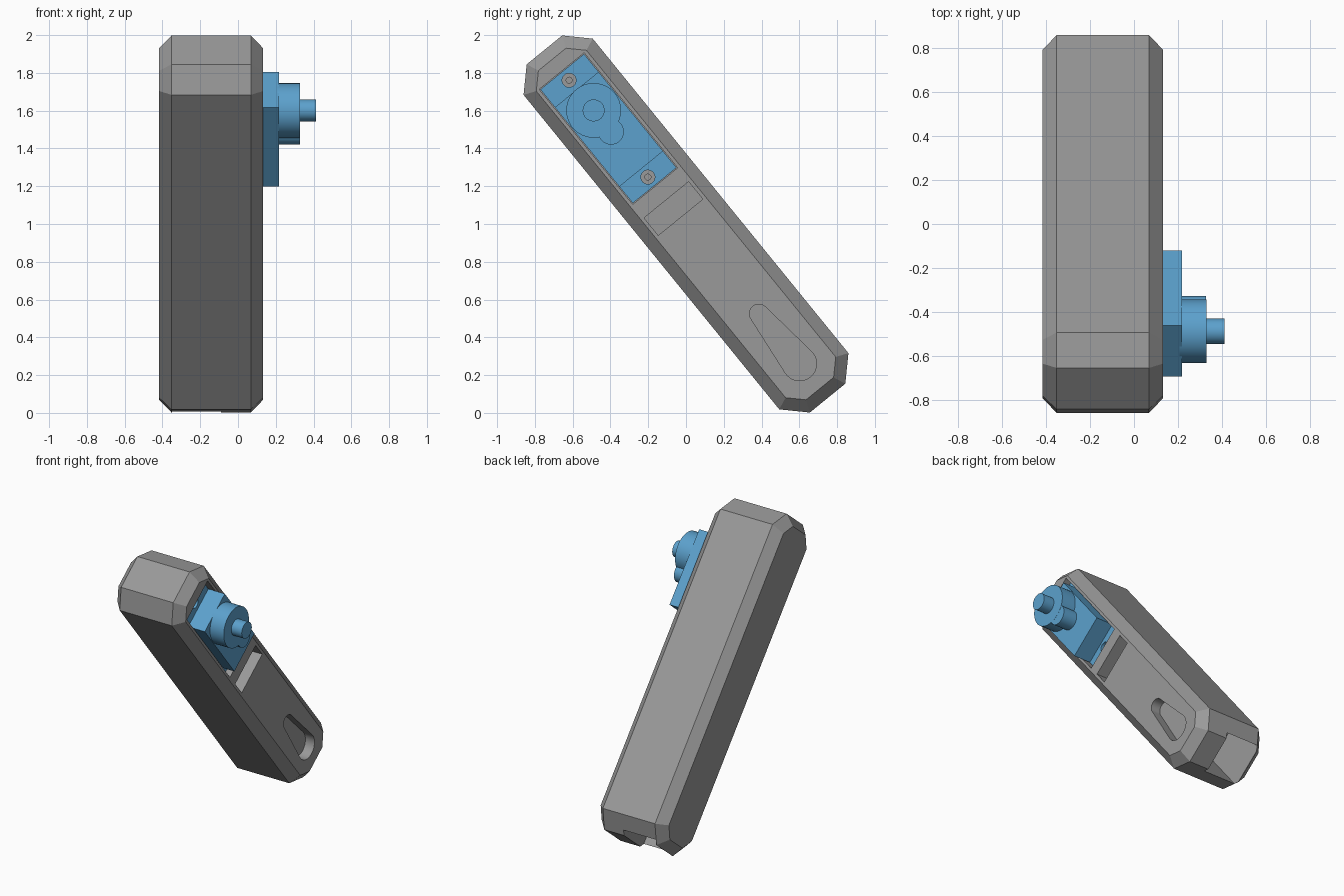
import bpy, bmesh, math
from mathutils import Matrix, Vector

cube = bpy.data.objects.get("Cube")
if cube:
    bpy.data.objects.remove(cube, do_unlink=True)

# Tilted frame: u runs down the arm, v across it, w is the thickness (world x)
ANGLE = math.atan2(0.776, 0.631)
C, S = math.cos(ANGLE), math.sin(ANGLE)
FRAME = Matrix(((0, 0, 1, 0), (C, S, 0, 0), (-S, C, 0, 1), (0, 0, 0, 1)))


def material(name, colour):
    m = bpy.data.materials.new(name)
    m.use_nodes = True
    m.diffuse_color = (*colour, 1)
    m.node_tree.nodes["Principled BSDF"].inputs["Base Color"].default_value = (*colour, 1)
    return m


GREY = material("grey plastic", (0.32, 0.32, 0.32))
BLUE = material("blue plastic", (0.107, 0.356, 0.61))


def prism(name, outline, w0, w1, mat, chamfer=0):
    """Extrude a (u, v) outline from w0 to w1, optionally chamfering both rims."""
    bm = bmesh.new()
    base = bm.faces.new([bm.verts.new((u, v, w0)) for u, v in outline])
    top = bmesh.ops.extrude_face_region(bm, geom=[base])["geom"]
    bmesh.ops.translate(bm, vec=Vector((0, 0, w1 - w0)),
                        verts=[g for g in top if isinstance(g, bmesh.types.BMVert)])
    if chamfer:
        rims = [e for e in bm.edges if abs(e.verts[0].co.z - e.verts[1].co.z) < 1e-6]
        bmesh.ops.bevel(bm, geom=rims, offset=chamfer, segments=1, affect='EDGES')
    bmesh.ops.recalc_face_normals(bm, faces=bm.faces)
    bm.transform(FRAME)
    mesh = bpy.data.meshes.new(name)
    bm.to_mesh(mesh)
    bm.free()
    mesh.materials.append(mat)
    ob = bpy.data.objects.new(name, mesh)
    bpy.context.collection.objects.link(ob)
    return ob


def rect(u0, u1, half):
    return [(u0, -half), (u1, -half), (u1, half), (u0, half)]


def arc(u, r, start=0, end=2 * math.pi, n=40):
    closed = abs(end - start - 2 * math.pi) < 1e-6
    steps = n if closed else n - 1
    return [(u + r * math.cos(start + (end - start) * i / steps),
             r * math.sin(start + (end - start) * i / steps)) for i in range(n)]


def teardrop(u0, r0, u1, r1):
    """Outline around two circles joined by their outer tangents."""
    a = math.acos((r0 - r1) / (u1 - u0))
    return arc(u1, r1, -a, a, 20) + arc(u0, r0, a, 2 * math.pi - a, 20)


def cut(target, cutters):
    for c in cutters:
        c.hide_render = True
        mod = target.modifiers.new("cut", 'BOOLEAN')
        mod.operation, mod.solver, mod.object = 'DIFFERENCE', 'EXACT', c
    bpy.context.view_layer.update()
    graph = bpy.context.evaluated_depsgraph_get()
    mesh = bpy.data.meshes.new_from_object(target.evaluated_get(graph))
    target.modifiers.clear()
    target.data = mesh
    for c in cutters:
        bpy.data.objects.remove(c, do_unlink=True)


def smooth(ob):
    bpy.ops.object.select_all(action='DESELECT')
    ob.select_set(True)
    bpy.context.view_layer.objects.active = ob
    bpy.ops.object.shade_smooth_by_angle(angle=math.radians(30))


# Main arm: chamfered bar with clipped corners
L, W, K = 1.188, 0.236, 0.115
octagon = [(L, W - K), (L - K, W), (K - L, W), (-L, W - K),
           (-L, K - W), (K - L, -W), (L - K, -W), (L, K - W)]
FACE, FLOOR = 0.133, 0.02
arm = prism("arm_body", octagon, -0.417, FACE, GREY, chamfer=0.065)

# Motor pocket, cable slot, horn recess, end socket and screw pilot holes
SCREWS = (-0.981, -0.32)
cut(arm, [
    prism("pocket_cutter", rect(-1.043, -0.259, 0.153), FLOOR, 0.3, GREY),
    prism("slot_cutter", rect(-0.165, -0.046, 0.152), -0.1, 0.3, GREY),
    prism("horn_cutter", teardrop(0.612, 0.05, 0.953, 0.09), 0.06, 0.3, GREY),
    prism("socket_cutter", rect(0.8, 1.4, 0.15), -0.35, -0.09, GREY),
] + [prism("pilot_cutter", arc(u, 0.016, n=16), -0.1, 0.06, GREY) for u in SCREWS])
smooth(arm)

# Motor mounting flange with screw holes
TOP = 0.218
flange = prism("motor_flange", rect(-1.039, -0.263, 0.149), FLOOR + 0.001, 0.085, BLUE)
cut(flange, [prism("hole_cutter", arc(u, 0.037, n=24), -0.1, 0.3, BLUE) for u in SCREWS])
smooth(flange)

# Motor case, gear housing and output shaft
prism("motor_case", rect(-0.917, -0.376, 0.149), 0.03, TOP, BLUE)
for name, u, r, w in (("gear_housing", -0.775, 0.145, 0.329),
                      ("gear_lobe", -0.629, 0.068, 0.328),
                      ("output_shaft", -0.775, 0.058, 0.413)):
    smooth(prism(name, arc(u, r), TOP - 0.01, w, BLUE))
